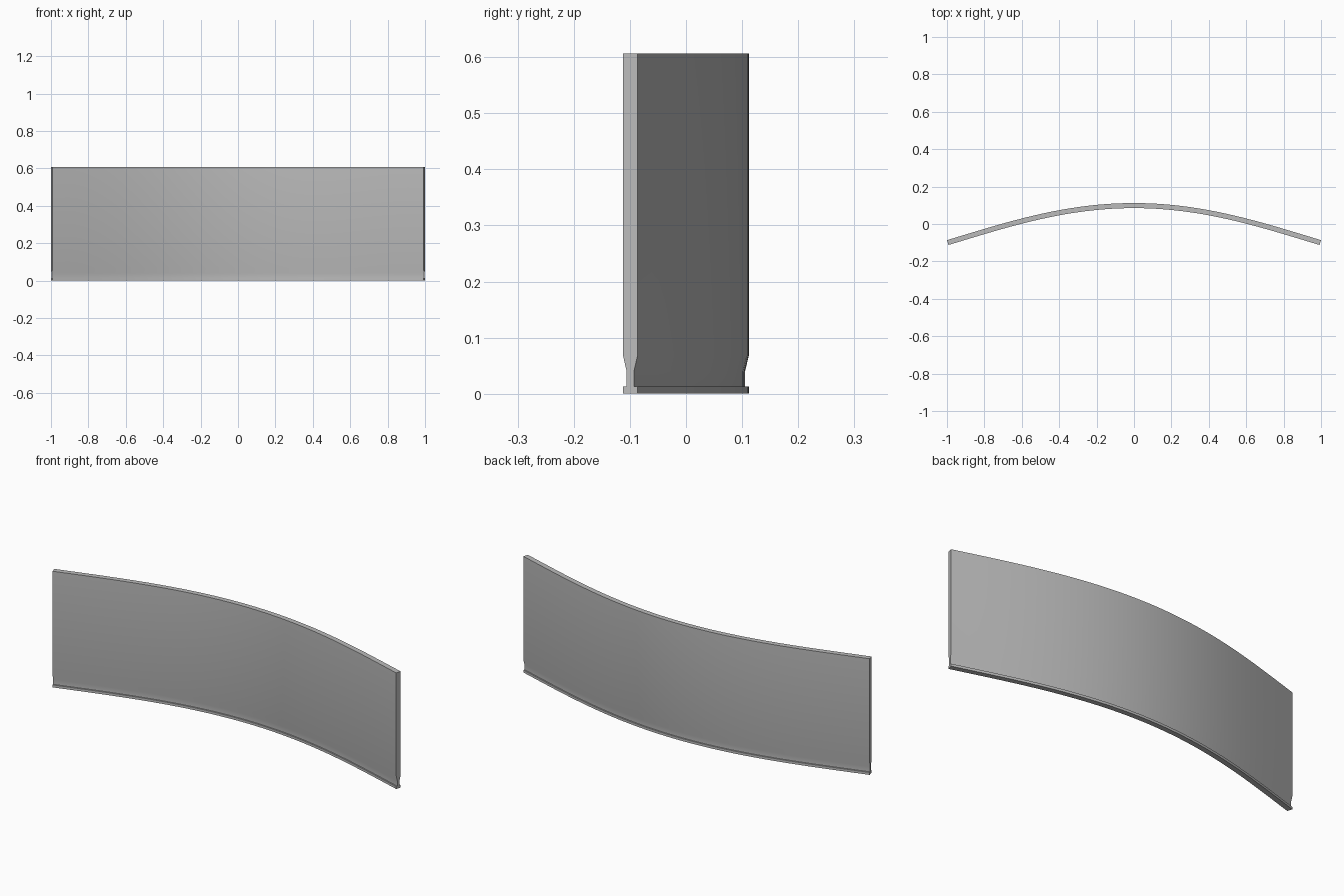
import bpy, bmesh, math
from mathutils import Vector

cube = bpy.data.objects.get("Cube")
if cube:
    bpy.data.objects.remove(cube, do_unlink=True)

# Plain grey material
grey = bpy.data.materials.new("plain_grey")
grey.use_nodes = True
colour = (0.5, 0.5, 0.5, 1)
grey.diffuse_color = colour
grey.node_tree.nodes["Principled BSDF"].inputs["Base Color"].default_value = colour

HALF_LENGTH = 0.996
STEPS = 48

# Half section of the panel: (half thickness, height), foot lip to top edge
half = [(0.0135, 0), (0.0135, 0.013), (0.0068, 0.013),
        (0.0068, 0.04), (0.0135, 0.068), (0.0135, 0.606)]
section = half + [(-t, z) for t, z in reversed(half)]


def path(x):
    """Point and normal of the bowed centre line, flattening to the ends."""
    y = 0.0985 - 0.248 * x**2 + 0.049 * x**4
    slope = -0.496 * x + 0.196 * x**3
    return Vector((x, y, 0)), Vector((-slope, 1, 0)).normalized()


# Sweep the section along the path
bm = bmesh.new()
rings = []
for i in range(STEPS + 1):
    point, normal = path(HALF_LENGTH * (2 * i / STEPS - 1))
    rings.append([bm.verts.new(point + normal * t + Vector((0, 0, z)))
                  for t, z in section])
count = len(section)
for a, b in zip(rings, rings[1:]):
    for j in range(count):
        k = (j + 1) % count
        bm.faces.new((a[j], a[k], b[k], b[j]))

# End caps, split into strips across the symmetric section
for ring in (rings[0], rings[-1]):
    for j in range(len(half) - 1):
        if half[j][1] != half[j + 1][1]:
            bm.faces.new((ring[j], ring[j + 1], ring[-2 - j], ring[-1 - j]))
    # Close the lip step so the cap meets the underside of the groove
bmesh.ops.recalc_face_normals(bm, faces=bm.faces[:])

mesh = bpy.data.meshes.new("curved_panel")
bm.to_mesh(mesh)
bm.free()
mesh.materials.append(grey)
panel = bpy.data.objects.new("curved_panel", mesh)
bpy.context.collection.objects.link(panel)

# Smooth bow with crisp borders
bpy.ops.object.select_all(action="DESELECT")
panel.select_set(True)
bpy.context.view_layer.objects.active = panel
bpy.ops.object.shade_smooth_by_angle(angle=math.radians(30))
